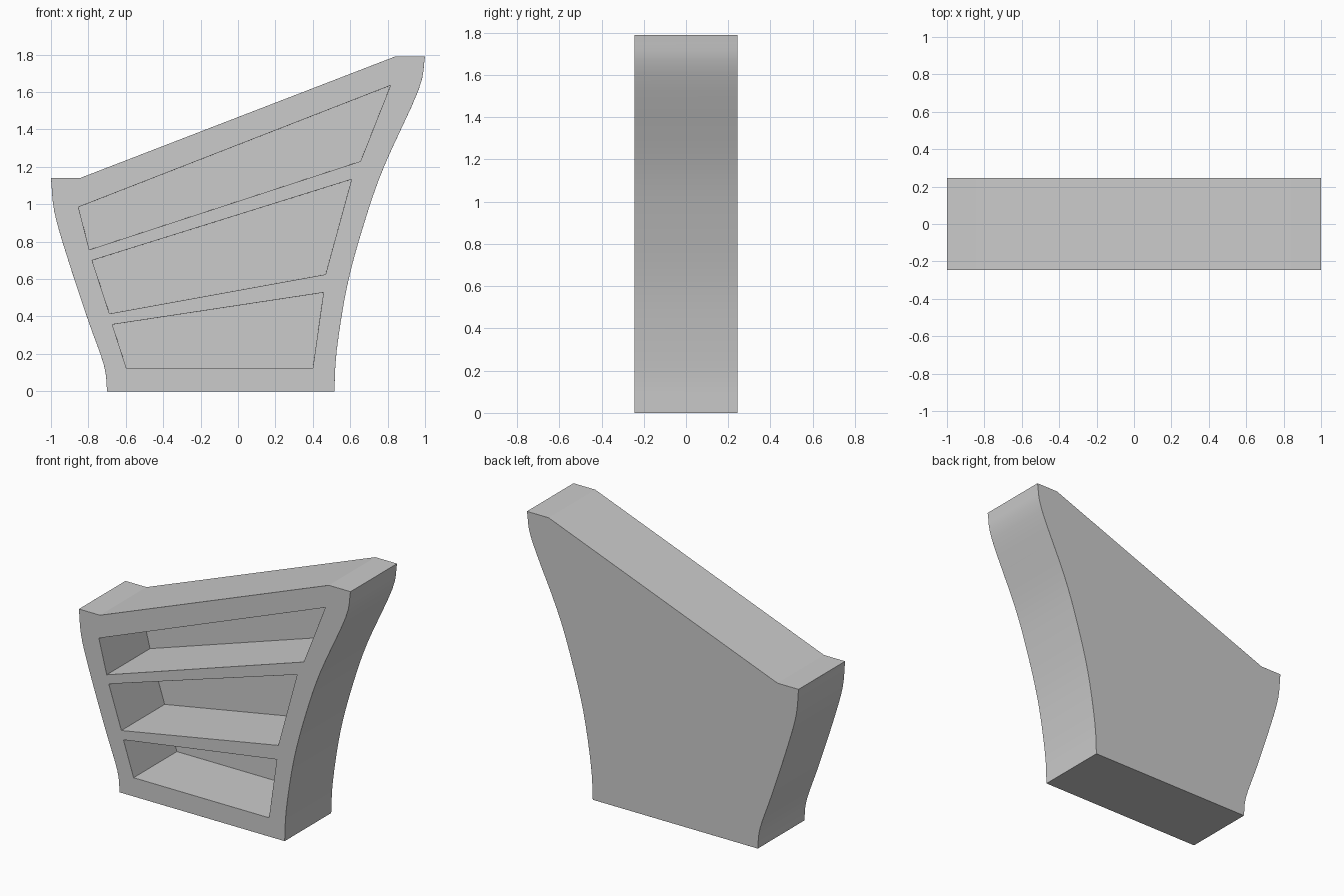
import bpy, bmesh, math
from mathutils import Vector

if "Cube" in bpy.data.objects:
    bpy.data.objects.remove(bpy.data.objects["Cube"])

HALF = 0.245          # half thickness of the body
BACK_PANEL = 0.21     # y of the pocket floors


def prism(name, pts, y0, y1):
    """Extrude an (x, z) outline from y0 to y1."""
    bm = bmesh.new()
    face = bm.faces.new([bm.verts.new((x, y0, z)) for x, z in pts])
    ext = bmesh.ops.extrude_face_region(bm, geom=[face])
    moved = [v for v in ext["geom"] if isinstance(v, bmesh.types.BMVert)]
    bmesh.ops.translate(bm, verts=moved, vec=(0, y1 - y0, 0))
    bmesh.ops.recalc_face_normals(bm, faces=bm.faces[:])
    mesh = bpy.data.meshes.new(name)
    bm.to_mesh(mesh)
    bm.free()
    obj = bpy.data.objects.new(name, mesh)
    bpy.context.collection.objects.link(obj)
    return obj


def spline(pts, steps=4):
    """Smooth Catmull-Rom curve through the points."""
    p = [Vector(q) for q in pts]
    p = [2 * p[0] - p[1]] + p + [2 * p[-1] - p[-2]]
    out = []
    for a, b, c, d in zip(p, p[1:], p[2:], p[3:]):
        for i in range(steps):
            t = i / steps
            out.append(0.5 * (2 * b + (c - a) * t + (2 * a - 5 * b + 4 * c - d) * t * t
                              + (3 * b - a - 3 * c + d) * t ** 3))
    return [tuple(v) for v in out] + [tuple(pts[-1])]


# Shelf body: curved sides, slanted top with flat ends
left = spline([(-0.70, 0), (-0.717, 0.14), (-0.805, 0.39), (-0.917, 0.73),
               (-0.982, 0.96), (-1.0, 1.14)])
right = spline([(1.0, 1.79), (0.965, 1.61), (0.78, 1.20), (0.675, 0.90),
                (0.585, 0.57), (0.528, 0.22), (0.515, 0)])
body = prism("shelf_body", left + [(-0.845, 1.14), (0.84, 1.79)] + right, -HALF, HALF)

# Three open compartments cut from the front
pockets = [
    [(-0.853, 0.985), (0.815, 1.635), (0.655, 1.23), (-0.795, 0.757)],
    [(-0.78, 0.70), (0.607, 1.133), (0.468, 0.625), (-0.687, 0.415)],
    [(-0.672, 0.357), (0.457, 0.528), (0.40, 0.125), (-0.597, 0.125)],
]
bpy.context.view_layer.objects.active = body
body.select_set(True)
for pts in pockets:
    cutter = prism("compartment_cutter", pts, -HALF - 0.2, BACK_PANEL)
    cutter.hide_render = True
    mod = body.modifiers.new("compartment", 'BOOLEAN')
    mod.operation = 'DIFFERENCE'
    mod.solver = 'EXACT'
    mod.object = cutter
    bpy.ops.object.modifier_apply(modifier=mod.name)
    bpy.data.objects.remove(cutter)

# Softened edges
bevel = body.modifiers.new("soft_edges", 'BEVEL')
bevel.width = 0.01
bevel.segments = 2
bevel.limit_method = 'ANGLE'
bevel.angle_limit = math.radians(20)
bpy.ops.object.modifier_apply(modifier=bevel.name)
bpy.ops.object.shade_smooth_by_angle(angle=math.radians(50))
weighted = body.modifiers.new("even_shading", 'WEIGHTED_NORMAL')
weighted.keep_sharp = True
